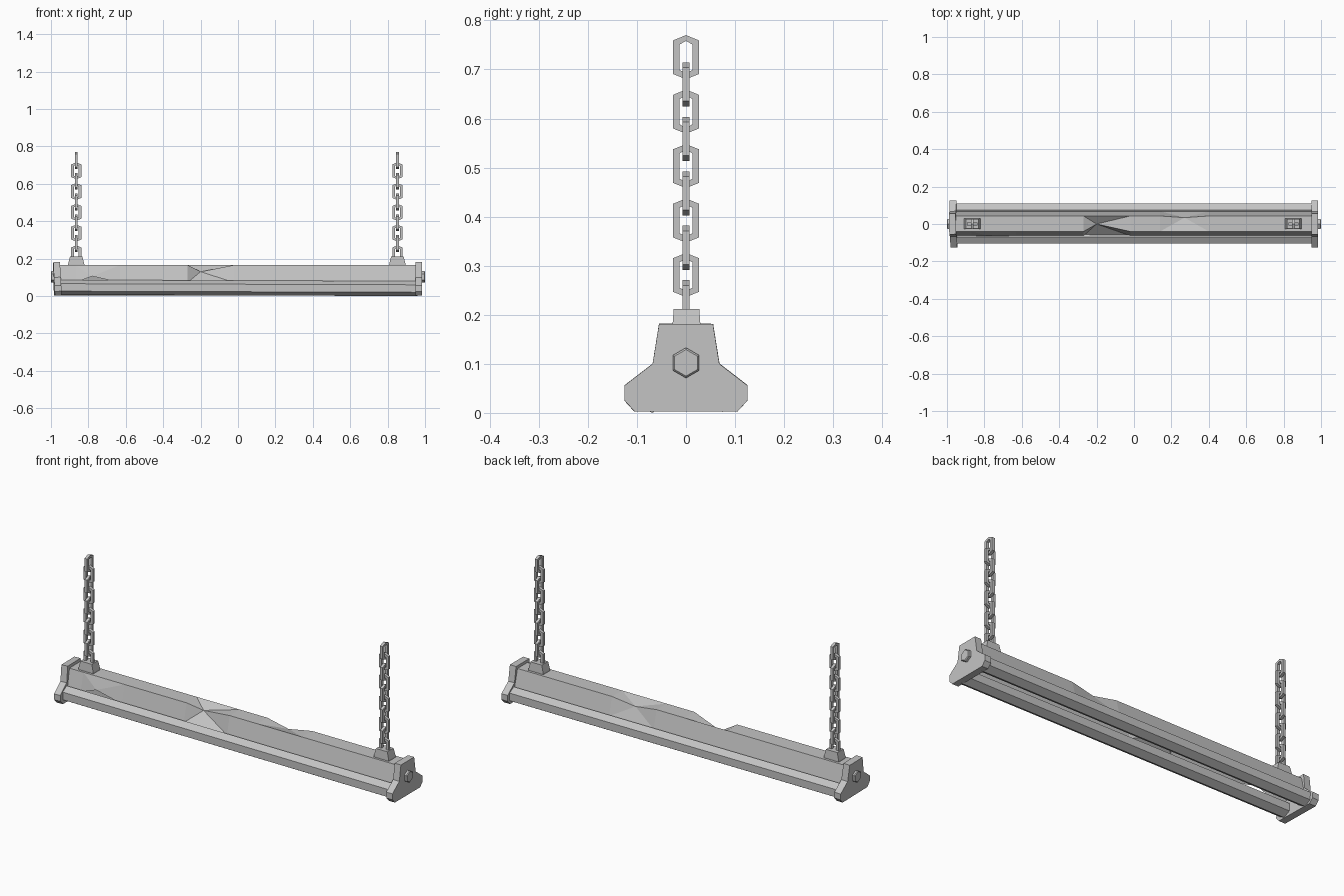
import bpy, bmesh, math
from mathutils import Matrix, Vector

cube = bpy.data.objects.get("Cube")
if cube:
    bpy.data.objects.remove(cube, do_unlink=True)

grey = bpy.data.materials.new("painted grey metal")
grey.use_nodes = True
grey.diffuse_color = (0.55, 0.55, 0.55, 1)
grey.node_tree.nodes["Principled BSDF"].inputs["Base Color"].default_value = (0.55, 0.55, 0.55, 1)


def finish(name, bm):
    bmesh.ops.recalc_face_normals(bm, faces=bm.faces[:])
    mesh = bpy.data.meshes.new(name)
    bm.to_mesh(mesh)
    bm.free()
    obj = bpy.data.objects.new(name, mesh)
    bpy.context.collection.objects.link(obj)
    mesh.materials.append(grey)
    return obj


def loft(bm, rings, closed=True, caps=True, wrap=False):
    """Skin a list of point rings, one after another."""
    rows = [[bm.verts.new(p) for p in ring] for ring in rings]
    n = len(rows[0])
    pairs = list(zip(rows, rows[1:])) + ([(rows[-1], rows[0])] if wrap else [])
    for a, b in pairs:
        for i in range(n if closed else n - 1):
            j = (i + 1) % n
            bm.faces.new((a[i], a[j], b[j], b[i]))
    if caps and not wrap:
        bm.faces.new(rows[0])
        bm.faces.new(rows[-1])
    return rows


def hexagon(x, y, z, r):
    return [(x, y + r * math.sin(k * math.pi / 3), z + r * math.cos(k * math.pi / 3))
            for k in range(6)]


# Bent sheet housing, open underneath, with dents knocked into its edges
stations = [-0.96, -0.87, -0.78, -0.63, -0.27, -0.2, -0.02, 0.14, 0.27, 0.4, 0.96]
profile = [(-0.063, 0.072), (-0.04, 0.166), (0.043, 0.166), (0.068, 0.072)]
bm = bmesh.new()
rows = loft(bm, [[(x, y, z) for y, z in profile] for x in stations], closed=False, caps=False)
rows[2][0].co.z = 0.106
rows[5][1].co = (-0.2, 0.0, 0.13)
rows[8][2].co = (0.27, 0.034, 0.145)
bmesh.ops.triangulate(bm, faces=[f for f in bm.faces if any(
    v in f.verts for v in (rows[2][0], rows[5][1], rows[8][2]))])
finish("housing", bm)

# Pair of six-sided tubes, the front one sagging slightly to one side
for name, y, z0, z1 in (("front_tube", -0.069, 0.046, 0.04), ("back_tube", 0.074, 0.042, 0.042)):
    bm = bmesh.new()
    loft(bm, [hexagon(-0.96, y, z0, 0.04), hexagon(0.96, y, z1, 0.04)])
    finish(name, bm)

# End caps with hexagonal bolts
half = [(0.055, 0.181), (0.068, 0.1), (0.125, 0.056), (0.125, 0.025), (0.105, 0.003)]
outline = half + [(-y, z) for y, z in reversed(half)]
for side, s in (("left", 1), ("right", -1)):
    bm = bmesh.new()
    loft(bm, [[(s * x, y, z) for y, z in outline] for x in (0.949, 0.985)])
    if s < 0:
        tilt = Matrix.Rotation(-0.04, 4, 'Y') @ Matrix.Rotation(0.02, 4, 'Z')
        pivot = Vector((-0.969, 0, 0.09))
        bmesh.ops.transform(bm, verts=bm.verts[:], matrix=Matrix.Translation(pivot) @ tilt
                            @ Matrix.Translation(-pivot))
    finish(side + "_end_cap", bm)
    bm = bmesh.new()
    loft(bm, [hexagon(s * 0.97, 0, 0.102, 0.031), hexagon(s * 0.996, 0, 0.102, 0.031),
              hexagon(s, 0, 0.102, 0.027)])
    finish(side + "_bolt", bm)


def link(bm, x, z, crosswise):
    """One elongated hexagonal chain link with a square section."""
    def ring(w, h, shoulder, d):
        pts = [(0, h), (w, shoulder), (w, -shoulder), (0, -h), (-w, -shoulder), (-w, shoulder)]
        return [(x + a, d, z + b) if crosswise else (x + d, a, z + b) for a, b in pts]
    t = 0.0075
    loft(bm, [ring(0.027, 0.045, 0.034, -t), ring(0.027, 0.045, 0.034, t),
              ring(0.013, 0.033, 0.026, t), ring(0.013, 0.033, 0.026, -t)], wrap=True)


# Mounting blocks and hanging chains
for side, x in (("left", 0.852), ("right", -0.865)):
    bm = bmesh.new()
    loft(bm, [[(x + a * w, 0.001 + b * d, z) for a, b in ((-1, -1), (1, -1), (1, 1), (-1, 1))]
              for w, d, z in ((0.045, 0.029, 0.155), (0.043, 0.029, 0.172), (0.033, 0.026, 0.212))])
    finish(side + "_chain_mount", bm)
    bm = bmesh.new()
    for i in range(10):
        link(bm, x, 0.725 - i * 0.0555, i % 2 == 1)
    finish(side + "_chain", bm)
